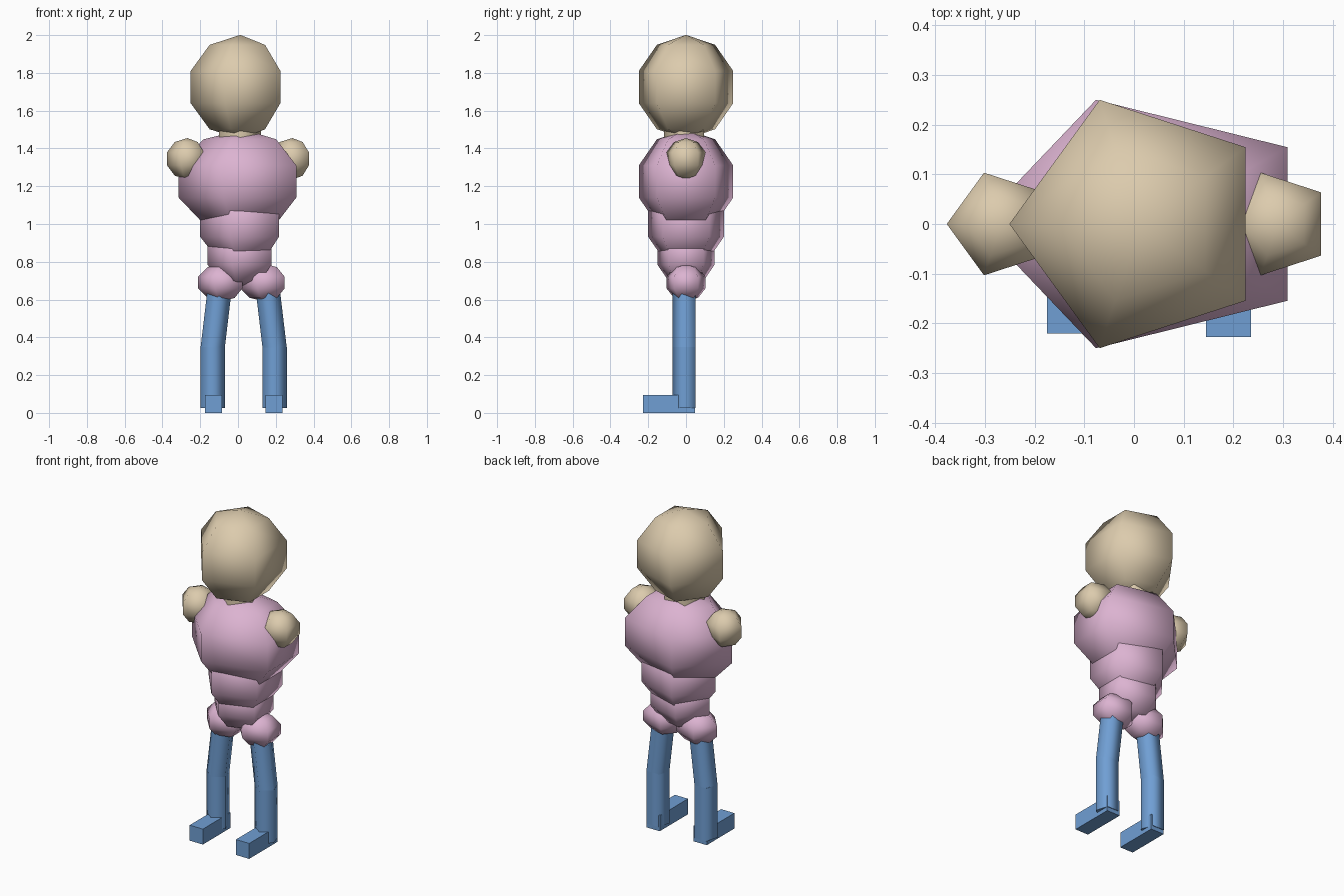
import bpy
import bmesh
import math
from mathutils import Vector

if "Cube" in bpy.data.objects:
    bpy.data.objects.remove(bpy.data.objects["Cube"])


def material(name, r, g, b):
    m = bpy.data.materials.new(name)
    lin = [((c / 255 + 0.055) / 1.055) ** 2.4 for c in (r, g, b)]
    m.diffuse_color = (*lin, 1)
    m.use_nodes = True
    m.node_tree.nodes["Principled BSDF"].inputs["Base Color"].default_value = m.diffuse_color
    return m


TAN = material("tan_skin", 220, 203, 173)
PINK = material("pink_shirt", 220, 179, 209)
BLUE = material("blue_trousers", 112, 159, 212)
MID = 0.03  # x of the body's middle line


def finish(bm, name, mat):
    bmesh.ops.recalc_face_normals(bm, faces=bm.faces)
    me = bpy.data.meshes.new(name)
    bm.to_mesh(me)
    bm.free()
    me.materials.append(mat)
    ob = bpy.data.objects.new(name, me)
    bpy.context.collection.objects.link(ob)
    return ob


def ring(bm, centre, rx, ry, start):
    """Five vertices around the z axis."""
    c = Vector(centre)
    return [bm.verts.new(c + Vector((rx * math.cos(start + i * math.tau / 5),
                                     ry * math.sin(start + i * math.tau / 5), 0)))
            for i in range(5)]


def bridge(bm, a, b):
    for i in range(5):
        j = (i + 1) % 5
        bm.faces.new((a[i], a[j], b[j], b[i]))


def ball(name, centre, rx, ry, rz, mat):
    """Smooth sphere of five segments and five rings, one corner towards -x."""
    bm = bmesh.new()
    x, y, z = centre
    rings = []
    for k in range(1, 5):
        t = k * math.pi / 5
        s = math.sin(t)
        rings.append(ring(bm, (x, y, z + rz * math.cos(t)), rx * s, ry * s, math.pi))
    for a, b in zip(rings, rings[1:]):
        bridge(bm, a, b)
    for loop, pz in ((rings[0], z + rz), (rings[-1], z - rz)):
        pole = bm.verts.new((x, y, pz))
        for i in range(5):
            bm.faces.new((loop[i], loop[(i + 1) % 5], pole))
    for f in bm.faces:
        f.smooth = True
    return finish(bm, name, mat)


def post(name, bottom, top, r, mat):
    """Five-sided post with smooth sides and flat ends, one corner to the front."""
    bm = bmesh.new()
    a = ring(bm, bottom, r, r, -math.pi / 2)
    b = ring(bm, top, r, r, -math.pi / 2)
    bridge(bm, a, b)
    for f in bm.faces:
        f.smooth = True
    for cap in (a, b):
        f = bm.faces.new(cap)
        for e in f.edges:
            e.smooth = False
    return finish(bm, name, mat)


def box(name, lo, hi, mat):
    bm = bmesh.new()
    bmesh.ops.create_cube(bm, size=1)
    lo, hi = Vector(lo), Vector(hi)
    for v in bm.verts:
        v.co = (lo + hi) / 2 + v.co * (hi - lo)
    return finish(bm, name, mat)


# Head and neck
ball("head", (0.012, 0, 1.725), 0.276, 0.276, 0.276, TAN)
post("neck", (0.011, 0, 1.40), (0.011, 0, 1.58), 0.117, TAN)

# Torso
ball("chest", (MID, 0, 1.225), 0.362, 0.276, 0.276, PINK)
ball("waist", (MID, 0, 1.0), 0.242, 0.221, 0.221, PINK)
ball("pelvis", (0.026, 0, 0.834), 0.196, 0.166, 0.166, PINK)

# Shoulders, hips, legs and feet
for side, s in (("left", -1), ("right", 1)):
    ball(side + "_shoulder", (0.01 + 0.278 * s, 0, 1.345), 0.114, 0.114, 0.11, TAN)
    ball(side + "_hip", (MID + 0.112 * s, 0, 0.69), 0.136, 0.114, 0.1, PINK)
    knee_x = MID + 0.164 * s
    post(side + "_thigh", (knee_x, -0.003, 0.345), (MID + 0.123 * s, -0.003, 0.69), 0.0675, BLUE)
    post(side + "_shin", (knee_x, -0.003, 0.025), (knee_x, -0.003, 0.35), 0.0675, BLUE)
    foot_x = MID + 0.16 * s
    box(side + "_foot", (foot_x - 0.045, -0.2235 - 0.0035 * s, 0),
        (foot_x + 0.045, 0.048, 0.095), BLUE)
